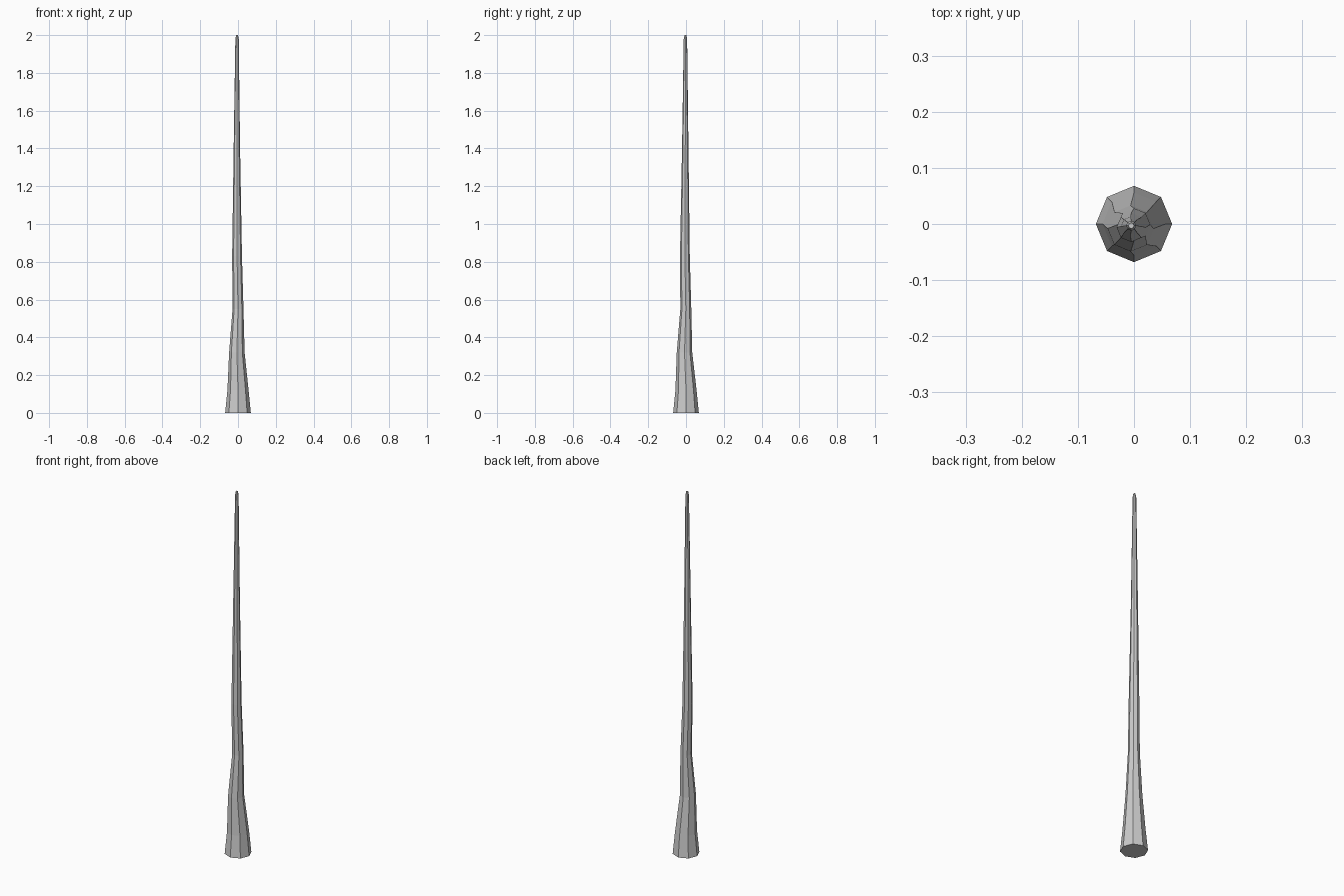
import bpy, bmesh
from math import cos, sin, pi

if "Cube" in bpy.data.objects:
    bpy.data.objects.remove(bpy.data.objects["Cube"])

SIDES = 8
# Rings of the slightly crooked taper: centre x, centre y, height, radius
RINGS = [
    (0, 0, 0, 0.068),
    (0, 0, 0.12, 0.056),
    (-0.006, -0.008, 0.32, 0.041),
    (0.0, -0.001, 0.55, 0.029),
    (-0.005, -0.006, 0.83, 0.026),
    (-0.006, -0.004, 1.40, 0.017),
    (-0.005, -0.003, 1.98, 0.009),
    (-0.005, -0.003, 2.00, 0.005),
]

# Tapered spike, octagonal with corners on the axes
bm = bmesh.new()
loops = [[bm.verts.new((x + r * cos(2 * pi * i / SIDES),
                        y + r * sin(2 * pi * i / SIDES), z))
          for i in range(SIDES)] for x, y, z, r in RINGS]
for low, high in zip(loops, loops[1:]):
    for i in range(SIDES):
        j = (i + 1) % SIDES
        bm.faces.new((low[i], low[j], high[j], high[i]))
bm.faces.new(loops[0][::-1])
bm.faces.new(loops[-1])

mesh = bpy.data.meshes.new("tapered_spike")
bm.to_mesh(mesh)
bm.free()
bpy.context.collection.objects.link(bpy.data.objects.new("tapered_spike", mesh))
